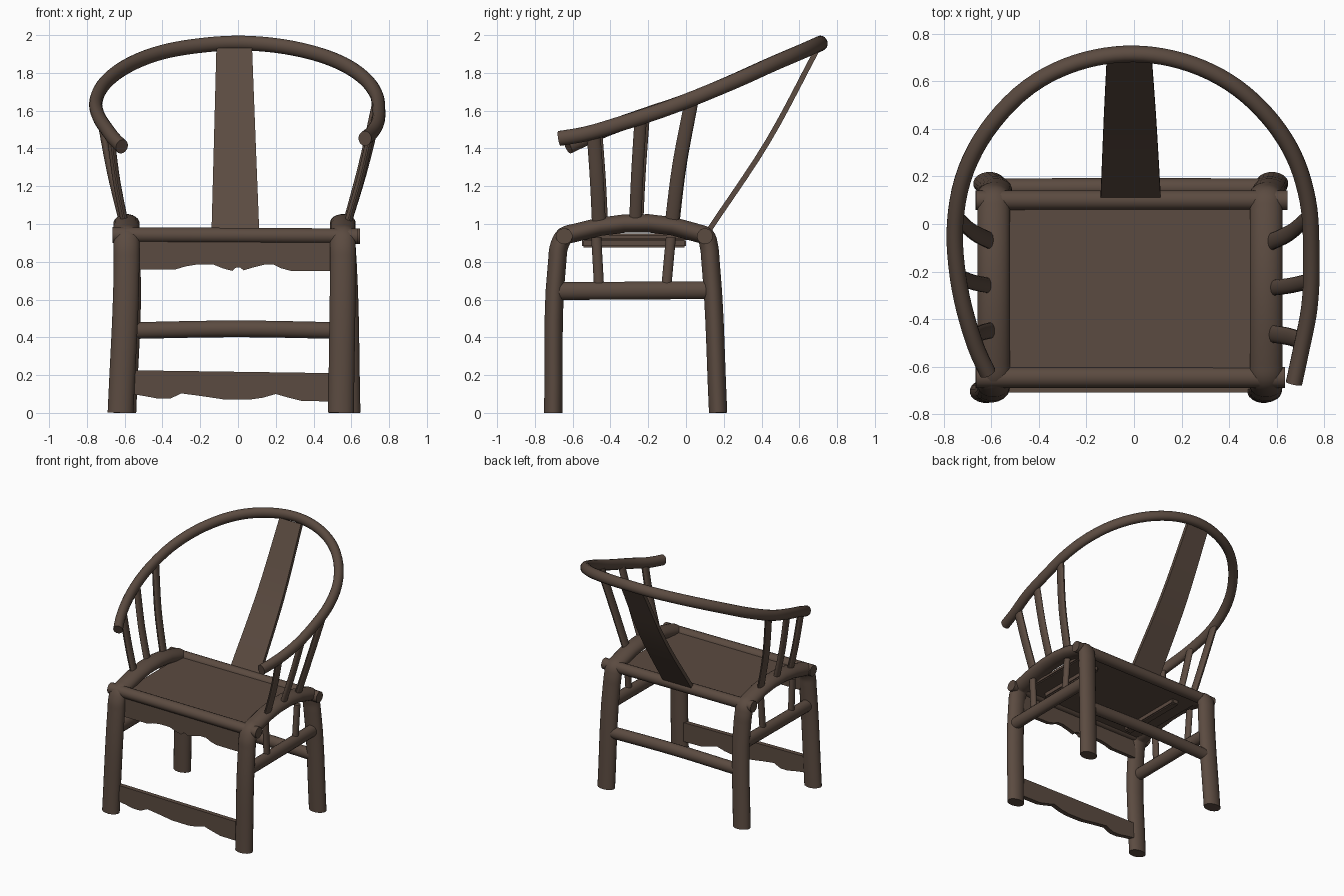
import bpy, bmesh, math
from mathutils import Vector as V

if "Cube" in bpy.data.objects:
    bpy.data.objects.remove(bpy.data.objects["Cube"])

wood = bpy.data.materials.new("dark brown wood")
wood.diffuse_color = (0.105, 0.070, 0.052, 1)
wood.use_nodes = True
wood.node_tree.nodes["Principled BSDF"].inputs["Base Color"].default_value = wood.diffuse_color


def finish(name, bm):
    bmesh.ops.recalc_face_normals(bm, faces=bm.faces)
    me = bpy.data.meshes.new(name)
    bm.to_mesh(me)
    bm.free()
    ob = bpy.data.objects.new(name, me)
    bpy.context.collection.objects.link(ob)
    me.materials.append(wood)
    return ob


def smooth_path(pts, n):
    """Hermite curve through points whose last entries are the two radii."""
    pts = [V(p) for p in pts]
    segs = [b - a for a, b in zip(pts, pts[1:])]
    dirs = [segs[0].normalized()]
    for a, b in zip(segs, segs[1:]):
        dirs.append((a.normalized() * b.length + b.normalized() * a.length).normalized())
    dirs.append(segs[-1].normalized())
    out = []
    for i, s in enumerate(segs):
        L = s.length
        for k in range(n):
            t = k / n
            out.append(pts[i] * (2*t**3 - 3*t*t + 1) + dirs[i] * L * (t**3 - 2*t*t + t)
                       + pts[i+1] * (3*t*t - 2*t**3) + dirs[i+1] * L * (t**3 - t*t))
    return out + [pts[-1]]


def sweep(name, pts, a, b, ref=(1, 0, 0), sides=16, n=5, taper=1.0):
    """Tube along pts; radius a along ref, b across it."""
    path = smooth_path(pts, n)
    ref = V(ref)
    bm = bmesh.new()
    rings = []
    for i, p in enumerate(path):
        t = (path[min(i + 1, len(path) - 1)] - path[max(i - 1, 0)]).normalized()
        s = (ref - t * ref.dot(t)).normalized()
        u = t.cross(s)
        f = 1 + (taper - 1) * i / (len(path) - 1)
        ring = []
        for k in range(sides):
            w = 2 * math.pi * (k + 0.5) / sides
            q = p + s * a * f * math.cos(w) + u * b * math.sin(w)
            q.z = max(q.z, 0)
            ring.append(bm.verts.new(q))
        rings.append(ring)
    for r, q in zip(rings, rings[1:]):
        for k in range(sides):
            j = (k + 1) % sides
            bm.faces.new((r[k], r[j], q[j], q[k]))
    bm.faces.new(rings[0])
    bm.faces.new(rings[-1])
    return finish(name, bm)


def box(name, lo, hi, bevel=0.008):
    bm = bmesh.new()
    bmesh.ops.create_cube(bm, size=1)
    for v in bm.verts:
        v.co = V([l + (h - l) * (c + 0.5) for l, h, c in zip(lo, hi, v.co)])
    bmesh.ops.bevel(bm, geom=bm.edges[:], offset=bevel, segments=2, affect='EDGES')
    return finish(name, bm)


def board(name, outline, y0, y1):
    """Flat board with an x-z outline, extruded in y."""
    bm = bmesh.new()
    f = bm.faces.new([bm.verts.new((x, y0, z)) for x, z in outline])
    r = bmesh.ops.extrude_face_region(bm, geom=[f])
    for v in r['geom']:
        if isinstance(v, bmesh.types.BMVert):
            v.co.y = y1
    return finish(name, bm)


# Legs: each side is one bent pole, front leg - seat side rail - back leg
for side, xf, xt, xb in (("left", -0.622, -0.59, -0.607), ("right", 0.545, 0.555, 0.58)):
    sweep(side + "_legs_and_seat_rail", [
        (xf, -0.703, 0), (xt, -0.682, 0.8), (xt, -0.672, 0.88), (xt, -0.645, 0.933),
        (xt, -0.58, 0.955), (xt, 0.05, 0.955), (xt, 0.105, 0.933), (xt, 0.122, 0.88),
        (xt + 0.005, 0.13, 0.8), (xb, 0.17, 0)], 0.069, 0.049, sides=20)
    # side stretcher with two short struts up to the seat
    xs = xt + (0.02 if xt > 0 else -0.01)
    sweep(side + "_stretcher", [(xs, -0.68, 0.645), (xs, 0.13, 0.65)], 0.04, 0.048)
    for i, (y, dy) in enumerate(((-0.46, -0.015), (-0.105, 0.025))):
        sweep(f"{side}_lower_strut_{i}", [(xs, y, 0.66), (xs, y + dy, 0.93)], 0.022, 0.027)

# Front and back seat rails, ends showing through the legs
sweep("front_seat_rail", [(-0.665, -0.645, 0.942), (0.635, -0.645, 0.935)], 0.042, 0.044, (0, 0, 1))
sweep("back_seat_rail", [(-0.665, 0.1, 0.94), (0.645, 0.1, 0.935)], 0.042, 0.042, (0, 0, 1))

# Seat panel and the battens below it
box("seat", (-0.56, -0.64, 0.915), (0.53, 0.1, 0.95))
for x in (-0.4, 0.37):
    box("seat_batten", (x - 0.03, -0.55, 0.875), (x + 0.03, 0.0, 0.92))

# Scalloped boards on the front
board("front_apron", [
    (-0.55, 0.92), (-0.55, 0.76), (-0.33, 0.76), (-0.28, 0.775), (-0.22, 0.785), (-0.13, 0.785),
    (-0.08, 0.765), (-0.03, 0.752), (-0.01, 0.77), (0.01, 0.77), (0.03, 0.755), (0.08, 0.77),
    (0.14, 0.785), (0.19, 0.785), (0.23, 0.765), (0.28, 0.752), (0.52, 0.75), (0.52, 0.92)],
    -0.67, -0.64)
board("front_bottom_stretcher", [
    (-0.6, 0.226), (-0.6, 0.105), (-0.5, 0.09), (-0.42, 0.075), (-0.36, 0.075), (-0.3, 0.103),
    (-0.2, 0.09), (-0.08, 0.072), (0.06, 0.07), (0.13, 0.08), (0.2, 0.1), (0.27, 0.08),
    (0.34, 0.063), (0.53, 0.06), (0.53, 0.21)], -0.708, -0.672)

# Back stretcher
sweep("back_stretcher", [(-0.6, 0.15, 0.435), (0, 0.152, 0.445), (0.57, 0.15, 0.435)],
      0.045, 0.042, (0, 0, 1))

# Horseshoe arm rail
sweep("arm_rail", [
    (-0.615, -0.625, 1.41), (-0.655, -0.54, 1.45), (-0.69, -0.44, 1.495), (-0.74, -0.22, 1.575),
    (-0.752, 0.0, 1.65), (-0.705, 0.23, 1.745), (-0.59, 0.43, 1.835), (-0.4, 0.605, 1.91),
    (-0.2, 0.69, 1.945), (0, 0.715, 1.958), (0.2, 0.685, 1.945), (0.4, 0.595, 1.905),
    (0.56, 0.455, 1.845), (0.67, 0.29, 1.77), (0.73, 0.1, 1.69), (0.745, -0.12, 1.605),
    (0.737, -0.35, 1.53), (0.7, -0.54, 1.475), (0.672, -0.67, 1.453)],
    0.04, 0.035, (0, -0.35, 0.94))

# Bowed spindles between the seat rails and the arm rail
for side, rows in (
        ("left", ((-0.592, -0.445, -0.675, -0.475, 1.47, 0.034), (-0.6, -0.26, -0.728, -0.225, 1.56, 0.033),
                  (-0.595, -0.075, -0.745, 0.03, 1.655, 0.037))),
        ("right", ((0.57, -0.46, 0.705, -0.49, 1.485, 0.037), (0.57, -0.27, 0.735, -0.24, 1.56, 0.033),
                   (0.565, -0.08, 0.733, 0.03, 1.655, 0.037)))):
    for i, (x0, y0, x1, y1, z1, r) in enumerate(rows):
        sweep(f"{side}_spindle_{i}", [
            (x0, y0, 0.97), (x0 * 0.5 + x1 * 0.5 + math.copysign(0.008, x0), y0 * 0.6 + y1 * 0.4, (z1 + 0.97) / 2),
            (x1, y1, z1)], 0.02, r)

# Leaning back splat, narrowing upwards
sweep("back_splat", [(-0.014, 0.12, 0.965), (-0.017, 0.435, 1.44), (-0.02, 0.695, 1.925)],
      0.126 * math.sqrt(2), 0.014 * math.sqrt(2), sides=4, taper=0.75)

# Smooth shading with sharp edges kept
for ob in bpy.data.objects:
    ob.select_set(True)
    bpy.context.view_layer.objects.active = ob
bpy.ops.object.shade_smooth_by_angle(angle=math.radians(35))
